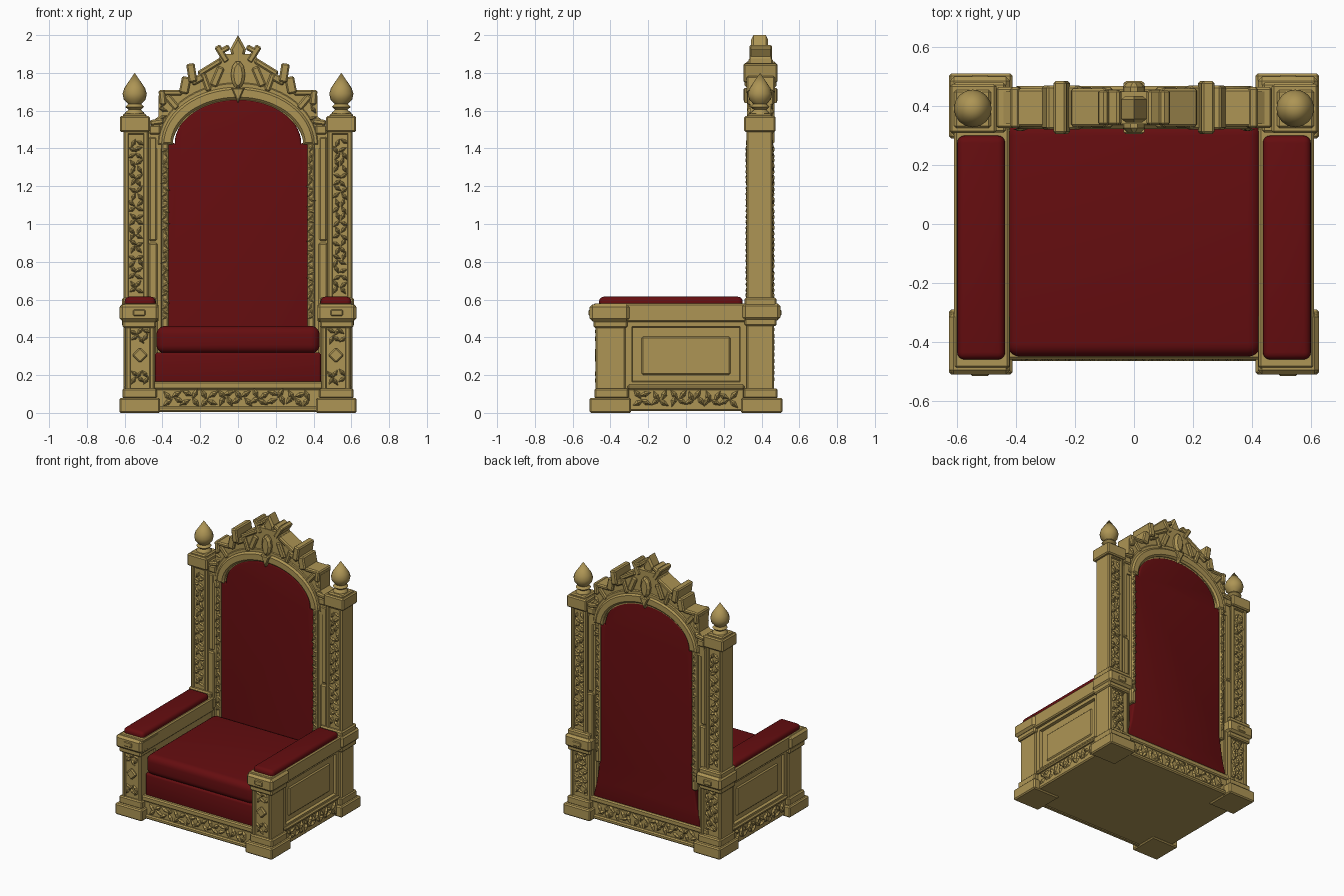
import bpy, bmesh, math, random
from mathutils import Matrix, Vector

random.seed(4)
if "Cube" in bpy.data.objects:
    bpy.data.objects.remove(bpy.data.objects["Cube"], do_unlink=True)


def material(name, rgb):
    m = bpy.data.materials.new(name)
    m.use_nodes = True
    m.diffuse_color = (*rgb, 1)
    m.node_tree.nodes["Principled BSDF"].inputs["Base Color"].default_value = (*rgb, 1)
    return m


GOLD = material("antique gold", (0.42, 0.30, 0.09))
RED = material("crimson velvet", (0.13, 0.004, 0.005))
FRONT, BACK = Vector((0, -1, 0)), Vector((0, 1, 0))


def finish(bm, name, mat, smooth=False):
    bmesh.ops.recalc_face_normals(bm, faces=bm.faces)
    mesh = bpy.data.meshes.new(name)
    bm.to_mesh(mesh)
    bm.free()
    ob = bpy.data.objects.new(name, mesh)
    bpy.context.collection.objects.link(ob)
    mesh.materials.append(mat)
    if smooth:
        bpy.ops.object.select_all(action="DESELECT")
        ob.select_set(True)
        bpy.context.view_layer.objects.active = ob
        bpy.ops.object.shade_smooth_by_angle(angle=math.radians(50))
    return ob


def box(name, x, y, z, mat=GOLD, bevel=0.008, seg=1, tilt=0, sunk=(), rim=0.02, deep=0.012):
    """Block from axis ranges; faces looking along 'sunk' get a recessed panel."""
    lo, hi = Vector((x[0], y[0], z[0])), Vector((x[1], y[1], z[1]))
    bm = bmesh.new()
    bmesh.ops.create_cube(bm, size=1)
    bmesh.ops.scale(bm, vec=hi - lo, verts=bm.verts)
    if bevel:
        bmesh.ops.bevel(bm, geom=bm.edges[:], offset=bevel, segments=seg, profile=0.5, affect="EDGES")
    bm.normal_update()
    for n in sunk:
        faces = [f for f in bm.faces if f.normal.dot(n) > 0.99]
        bmesh.ops.inset_region(bm, faces=faces, thickness=rim, depth=0)
        bmesh.ops.inset_region(bm, faces=faces, thickness=0.006, depth=-deep)
    bmesh.ops.transform(bm, verts=bm.verts,
                        matrix=Matrix.Translation((lo + hi) / 2) @ Matrix.Rotation(tilt, 4, "Y"))
    return finish(bm, name, mat, seg > 1)


def slab(name, outline, y, mat, bevel=0.0, seg=1):
    """Extrude an (x, z) outline between two depths."""
    bm = bmesh.new()
    face = bm.faces.new([bm.verts.new((px, y[0], pz)) for px, pz in outline])
    out = bmesh.ops.extrude_face_region(bm, geom=[face])
    moved = [v for v in out["geom"] if isinstance(v, bmesh.types.BMVert)]
    bmesh.ops.translate(bm, verts=moved, vec=(0, y[1] - y[0], 0))
    if bevel:
        rims = [e for e in bm.edges if abs(e.verts[0].co.y - e.verts[1].co.y) < 1e-5]
        bmesh.ops.bevel(bm, geom=rims, offset=bevel, segments=seg, profile=0.5, affect="EDGES")
    return finish(bm, name, mat, seg > 1)


def carving(name, centre, width, height, normal, size=0.035, relief=0.014):
    """Field of alternating pointed leaves standing off a face."""
    up = Vector((0, 0, 1))
    side = up.cross(normal)
    frame = Matrix((side, up, normal)).transposed().to_4x4()
    bm = bmesh.new()
    cols, rows = max(1, round(width / size)), max(1, round(height / size))
    for i in range(cols):
        for j in range(rows):
            u = ((i + 0.5) / cols - 0.5) * width + random.uniform(-0.2, 0.2) * size
            v = ((j + 0.5) / rows - 0.5) * height + random.uniform(-0.2, 0.2) * size
            angle = (0.8 if (i + j) % 2 else -0.8) + random.uniform(-0.5, 0.5)
            leaf = (Matrix.Translation(Vector(centre)) @ frame @ Matrix.Translation((u, v, relief / 2))
                    @ Matrix.Rotation(angle, 4, "Z") @ Matrix.Diagonal((size * 0.33, size * 0.75, relief, 1)))
            bmesh.ops.create_cone(bm, cap_ends=True, segments=4, radius1=1, radius2=0.25, depth=1, matrix=leaf)
    return finish(bm, name, GOLD)


def lathe(name, profile, x, y, segments=16):
    bm = bmesh.new()
    pts = [bm.verts.new((r, 0, z)) for r, z in profile]
    edges = [bm.edges.new(p) for p in zip(pts, pts[1:])]
    bmesh.ops.spin(bm, geom=pts + edges, cent=(0, 0, 0), axis=(0, 0, 1), angle=math.tau, steps=segments)
    bmesh.ops.remove_doubles(bm, verts=bm.verts, dist=1e-4)
    bmesh.ops.translate(bm, verts=bm.verts, vec=(x, y, 0))
    return finish(bm, name, GOLD, True)


def arch(a, b, base, steps=28):
    return [(a * math.cos(math.pi * i / steps), base + b * math.sin(math.pi * i / steps))
            for i in range(steps + 1)]


def span(s, a, b):
    return tuple(sorted((s * a, s * b)))


# Base and rails
box("base", (-0.5, 0.5), (-0.45, 0.45), (0.01, 0.13))
box("base_moulding", (-0.5, 0.5), (-0.46, 0.46), (0.125, 0.165))
box("front_foot_strip", (-0.43, 0.43), (-0.465, -0.43), (0.005, 0.035))
box("back_foot_strip", (-0.43, 0.43), (0.43, 0.465), (0.005, 0.035))
for label, n in (("front", FRONT), ("back", BACK)):
    carving(label + "_rail_carving", (0, n.y * 0.45, 0.08), 0.78, 0.07, n, 0.045)

# Seat
box("seat_apron", (-0.44, 0.44), (-0.435, 0.34), (0.15, 0.32), RED, 0.015, 3)
box("seat_cushion", (-0.432, 0.432), (-0.45, 0.345), (0.315, 0.46), RED, 0.045, 5)

# Upholstered back, visible on both faces
flare = [(0.43, 0.16), (0.40, 0.28), (0.375, 0.45), (0.375, 1.42), (0.355, 1.435)]
panel = flare + arch(0.335, 0.235, 1.425) + [(-x, z) for x, z in reversed(flare)]
slab("back_upholstery", panel, (0.335, 0.45), RED, 0.012, 3)

# Arched frame with crest silhouette
crest = [(0.46, 1.40), (0.46, 1.54), (0.42, 1.57), (0.42, 1.68), (0.30, 1.69), (0.27, 1.77),
         (0.21, 1.77), (0.19, 1.82), (0.11, 1.86), (0.09, 1.90), (0.03, 1.90)]
hood = arch(0.35, 0.25, 1.40) + [(-x, z) for x, z in crest] + crest[::-1]
slab("crest_board", hood, (0.34, 0.45), GOLD)
ring = arch(0.345, 0.24, 1.42) + arch(0.405, 0.305, 1.42)[::-1]
slab("arch_moulding", ring, (0.322, 0.468), GOLD, 0.012)
ring = arch(0.39, 0.29, 1.42) + arch(0.425, 0.33, 1.42)[::-1]
slab("arch_outer_bead", ring, (0.335, 0.457), GOLD, 0.006)

# Central jewel and top point
slab("crest_point", [(0, 2.0), (0.042, 1.925), (0.025, 1.86), (-0.025, 1.86), (-0.042, 1.925)],
     (0.345, 0.435), GOLD, 0.012)
gem = [(0.038 * math.cos(t * math.tau / 10), 1.79 + 0.075 * math.sin(t * math.tau / 10)) for t in range(10)]
slab("crest_jewel", gem, (0.31, 0.48), GOLD, 0.015)
slab("keystone", [(0.035, 1.72), (0, 1.64), (-0.035, 1.72)], (0.305, 0.485), GOLD, 0.006)

for s in (1, -1):
    side = "left" if s > 0 else "right"
    out = Vector((s, 0, 0))

    # Crest scrolls: x, z, width, height, tilt, half depth
    scrolls = [(0.245, 1.80, 0.045, 0.10, 0.15, 0.09), (0.215, 1.765, 0.07, 0.04, 0.5, 0.075),
               (0.085, 1.90, 0.035, 0.10, 0.55, 0.06), (0.07, 1.925, 0.055, 0.03, 0.5, 0.06),
               (0.15, 1.83, 0.14, 0.03, 0.55, 0.065), (0.11, 1.78, 0.04, 0.11, -0.4, 0.07),
               (0.17, 1.75, 0.03, 0.10, 0.35, 0.07), (0.28, 1.735, 0.05, 0.09, -0.2, 0.075),
               (0.355, 1.695, 0.12, 0.028, 0, 0.065), (0.40, 1.67, 0.035, 0.08, 0.1, 0.07),
               (0.35, 1.645, 0.035, 0.09, 0.7, 0.065), (0.43, 1.54, 0.075, 0.03, 0.15, 0.07),
               (0.44, 1.50, 0.06, 0.05, 0, 0.068)]
    for i, (x, z, w, h, tilt, d) in enumerate(scrolls):
        box(f"{side}_crest_scroll_{i + 1}", (s * x - w / 2, s * x + w / 2), (0.395 - d, 0.395 + d),
            (z - h / 2, z + h / 2), tilt=s * tilt)

    # Jambs beside the upholstery
    box(side + "_inner_jamb", span(s, 0.367, 0.405), (0.322, 0.462), (0.42, 1.43))
    box(side + "_jamb", span(s, 0.40, 0.49), (0.345, 0.44), (0.14, 1.5))
    box(side + "_pilaster", span(s, 0.425, 0.475), (0.33, 0.455), (0.14, 0.90))
    box(side + "_upper_pilaster", span(s, 0.43, 0.472), (0.335, 0.45), (0.91, 1.46))

    # Rear post with carved panels, capital and finial
    box(side + "_rear_post", span(s, 0.475, 0.605), (0.32, 0.458), (0.56, 1.50), sunk=(FRONT, BACK))
    box(side + "_rear_post_foot", span(s, 0.44, 0.605), (0.32, 0.465), (0.1, 0.50), sunk=(BACK,))
    box(side + "_rear_belt", span(s, 0.42, 0.625), (0.30, 0.50), (0.49, 0.58), bevel=0.015)
    box(side + "_rear_belt_lip", span(s, 0.435, 0.615), (0.31, 0.48), (0.46, 0.61))
    box(side + "_rear_capital", span(s, 0.467, 0.625), (0.308, 0.475), (1.487, 1.572))
    box(side + "_capital_cushion", span(s, 0.485, 0.61), (0.325, 0.455), (1.56, 1.585))
    lathe(side + "_finial", [(0, 1.57), (0.05, 1.575), (0.05, 1.59), (0.033, 1.605), (0.05, 1.62),
                             (0.035, 1.635), (0.058, 1.66), (0.064, 1.69), (0.055, 1.72), (0, 1.80)],
          s * 0.547, 0.392)
    carving(side + "_rear_post_front_carving", (s * 0.54, 0.331, 1.04), 0.07, 0.82, FRONT)
    carving(side + "_rear_post_back_carving", (s * 0.54, 0.447, 1.04), 0.07, 0.82, BACK)
    carving(side + "_rear_foot_carving", (s * 0.522, 0.454, 0.31), 0.09, 0.30, BACK)
    for label, y, n in (("front", 0.322, FRONT), ("back", 0.462, BACK)):
        carving(f"{side}_jamb_{label}_carving", (s * 0.386, y, 0.95), 0.02, 0.92, n, 0.03, 0.006)
        carving(f"{side}_arch_{label}_carving", (s * 0.40, 0.395 + n.y * 0.055, 1.60), 0.05, 0.12, n)

    # Front post
    box(side + "_front_post", span(s, 0.442, 0.595), (-0.478, -0.32), (0.1, 0.50), sunk=(FRONT,))
    box(side + "_front_capital", span(s, 0.42, 0.627), (-0.51, -0.30), (0.485, 0.575), bevel=0.015)
    box(side + "_front_collar", span(s, 0.435, 0.612), (-0.49, -0.31), (0.45, 0.49))
    for label, n, y in (("lower", FRONT, 0.19), ("upper", FRONT, 0.41)):
        carving(f"{side}_front_post_{label}_carving", (s * 0.519, -0.467, y), 0.09, 0.07, n)
    box(side + "_front_post_diamond", (s * 0.519 - 0.03, s * 0.519 + 0.03), (-0.483, -0.46),
        (0.275, 0.335), tilt=math.pi / 4)
    for label, y in (("front", -0.515), ("rear", 0.505)):
        box(f"{side}_{label}_capital_boss", (s * 0.523 - 0.042, s * 0.523 + 0.042),
            tuple(sorted((y, y * 0.9))), (0.503, 0.557), bevel=0.015)

    # Plinths
    for label, t in (("front", -1), ("rear", 1)):
        box(f"{side}_{label}_plinth", span(s, 0.412, 0.628), span(t, 0.29, 0.51), (0, 0.08))
        box(f"{side}_{label}_plinth_step", span(s, 0.43, 0.612), span(t, 0.305, 0.485), (0.075, 0.13))

    # Arm: panelled side, carved rail, top rail and pad
    box(side + "_side_panel", span(s, 0.435, 0.585), (-0.33, 0.33), (0.12, 0.50),
        sunk=(out,), rim=0.05, deep=0.02)
    box(side + "_side_panel_field", span(s, 0.55, 0.573), (-0.235, 0.235), (0.20, 0.405))
    box(side + "_side_base_rail", span(s, 0.45, 0.585), (-0.31, 0.31), (0.01, 0.13))
    box(side + "_side_base_moulding", span(s, 0.45, 0.60), (-0.31, 0.31), (0.125, 0.15))
    carving(side + "_side_rail_carving", (s * 0.585, 0, 0.075), 0.56, 0.07, out, 0.045)
    box(side + "_arm_rail", span(s, 0.422, 0.61), (-0.49, 0.33), (0.48, 0.58))
    box(side + "_arm_pad", span(s, 0.437, 0.60), (-0.46, 0.30), (0.55, 0.615), RED, 0.025, 4)
